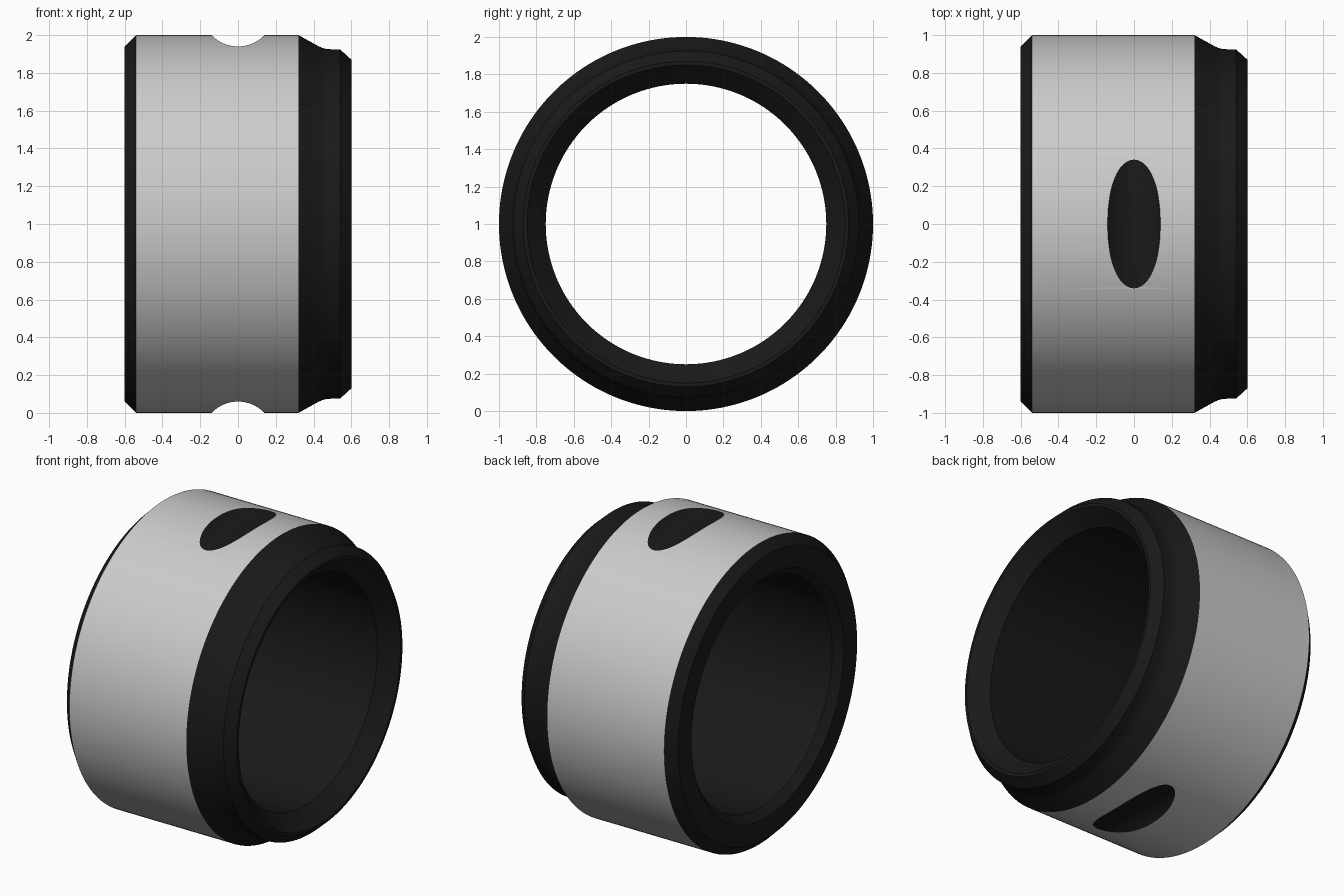
import bpy, bmesh, math
from mathutils import Matrix, Vector

if "Cube" in bpy.data.objects:
    bpy.data.objects.remove(bpy.data.objects["Cube"])

SEGMENTS = 160
black = bpy.data.materials.new("black_finish")
black.diffuse_color = (0.01, 0.01, 0.01, 1)
black.use_nodes = True
black.node_tree.nodes["Principled BSDF"].inputs["Base Color"].default_value = black.diffuse_color


def make_object(name, bm):
    bmesh.ops.recalc_face_normals(bm, faces=bm.faces)
    mesh = bpy.data.meshes.new(name)
    bm.to_mesh(mesh)
    bm.free()
    mesh.materials.append(black)
    mesh.materials.append(None)
    obj = bpy.data.objects.new(name, mesh)
    bpy.context.collection.objects.link(obj)
    return obj


# Ring cross-section as (x, radius): outer side left to right, then the bore
profile = [(-0.60, 0.94), (-0.54, 1.0), (0.32, 1.0), (0.41, 0.95),
           (0.435, 0.937), (0.46, 0.928), (0.49, 0.925), (0.54, 0.925),
           (0.60, 0.87), (0.60, 0.85), (0.50, 0.75), (-0.55, 0.75),
           (-0.60, 0.80)]

# Turned ring, only the wide outer band stays bare grey
bm = bmesh.new()
rings = []
for i in range(SEGMENTS):
    a = 2 * math.pi * i / SEGMENTS
    rings.append([bm.verts.new((x, r * math.sin(a), 1 + r * math.cos(a)))
                  for x, r in profile])
n = len(profile)
for i in range(SEGMENTS):
    a, b = rings[i], rings[(i + 1) % SEGMENTS]
    for j in range(n):
        k = (j + 1) % n
        face = bm.faces.new((a[j], a[k], b[k], b[j]))
        face.material_index = 1 if j == 1 else 0
sleeve = make_object("sleeve_ring", bm)

# Round-bottomed grooves across the top and bottom
cutters = []
for name, z in (("top_groove_cutter", 2.133), ("bottom_groove_cutter", -0.133)):
    bm = bmesh.new()
    bmesh.ops.create_cone(bm, cap_ends=True, segments=64, radius1=0.193,
                          radius2=0.193, depth=1.2,
                          matrix=Matrix.Translation(Vector((0, 0, z)))
                          @ Matrix.Rotation(math.pi / 2, 4, 'X'))
    cutter = make_object(name, bm)
    cutter.hide_render = True
    cutters.append(cutter)
    mod = sleeve.modifiers.new(name, 'BOOLEAN')
    mod.operation = 'DIFFERENCE'
    mod.solver = 'EXACT'
    mod.object = cutter

# Apply the cuts and smooth the curved surfaces
bpy.context.view_layer.objects.active = sleeve
sleeve.select_set(True)
for cutter in cutters:
    bpy.ops.object.modifier_apply(modifier=cutter.name)
    bpy.data.objects.remove(cutter)
bpy.ops.object.shade_smooth_by_angle(angle=math.radians(20))
